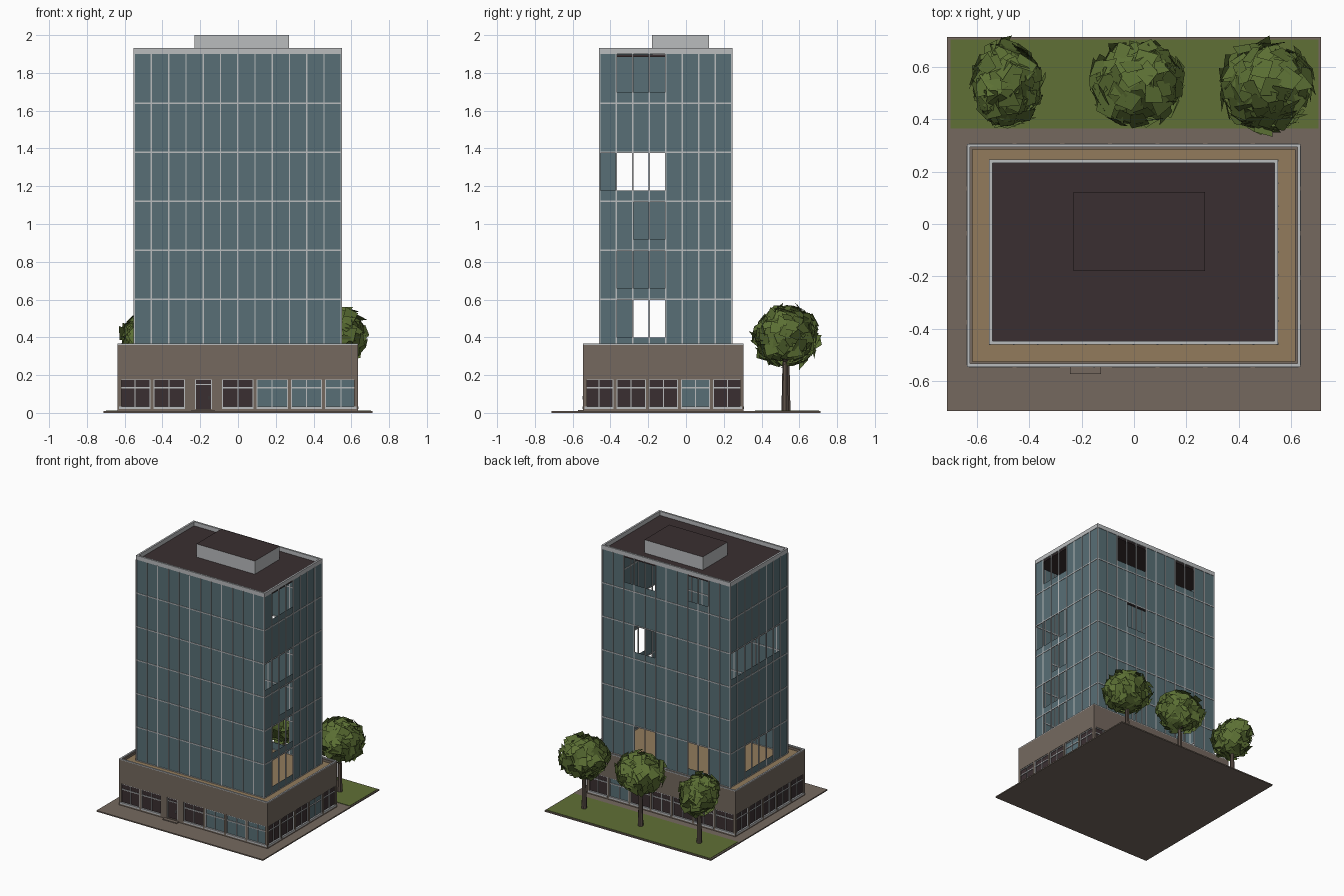
import bpy, bmesh, math, random
from mathutils import Matrix, Vector

random.seed(4)
cube = bpy.data.objects.get("Cube")
if cube:
    bpy.data.objects.remove(cube, do_unlink=True)


def material(name, rgb):
    lin = [((c / 255 + 0.055) / 1.055) ** 2.4 for c in rgb] + [1]
    m = bpy.data.materials.new(name)
    m.use_nodes = True
    m.diffuse_color = lin
    bsdf = next(n for n in m.node_tree.nodes if n.type == 'BSDF_PRINCIPLED')
    bsdf.inputs["Base Color"].default_value = lin
    return m


STONE = material("brown stone", (117, 105, 95))
GLASS = material("blue grey glass", (88, 111, 118))
METAL = material("light grey metal", (186, 188, 190))
DARK = material("dark brown", (58, 47, 49))
TAN = material("tan roofing", (146, 123, 92))
GRASS = material("grass green", (96, 112, 54))
LEAF = material("leaf green", (92, 112, 52))
BARK = material("bark", (92, 80, 72))


def finish(name, bm, *mats):
    mesh = bpy.data.meshes.new(name)
    bm.to_mesh(mesh)
    bm.free()
    for m in mats:
        mesh.materials.append(m)
    ob = bpy.data.objects.new(name, mesh)
    bpy.context.collection.objects.link(ob)
    return ob


def add_box(bm, a, b):
    a, b = Vector(a), Vector(b)
    size = [abs(v) for v in b - a]
    bmesh.ops.create_cube(bm, size=1, matrix=Matrix.Translation((a + b) / 2) @ Matrix.Diagonal((*size, 1)))


def box(name, a, b, mat):
    bm = bmesh.new()
    add_box(bm, a, b)
    return finish(name, bm, mat)


# Rectangles are (x0, x1, y0, y1); a side point is (position along, offset outward, height)
PODIUM = (-0.637, 0.635, -0.545, 0.305)
TOWER = (-0.55, 0.547, -0.457, 0.243)
OUT = {"front": (0, -1, 0), "back": (0, 1, 0), "east": (1, 0, 0), "west": (-1, 0, 0)}


def span(rect, side):
    return rect[:2] if side in ("front", "back") else rect[2:]


def point(rect, side, u, d, z):
    x0, x1, y0, y1 = rect
    return {"front": (u, y0 - d, z), "back": (u, y1 + d, z),
            "east": (x1 + d, u, z), "west": (x0 - d, u, z)}[side]


def side_box(bm, rect, side, u0, u1, d0, d1, z0, z1):
    add_box(bm, point(rect, side, u0, d0, z0), point(rect, side, u1, d1, z1))


def ring(name, rect, thick, z0, z1, mat):
    bm = bmesh.new()
    for side in OUT:
        u0, u1 = span(rect, side)
        trim = 0 if side in ("front", "back") else thick
        side_box(bm, rect, side, u0 + trim, u1 - trim, -thick, 0, z0, z1)
    finish(name, bm, mat)


# Site
G = 0.009
box("pavement", (-0.713, -0.713, 0), (0.713, 0.713, G), STONE)
box("lawn", (-0.7, 0.365, G - 0.004), (0.703, 0.703, G + 0.003), GRASS)
box("door_step", (-0.245, -0.572, G), (-0.125, -0.54, 0.015), STONE)

# Podium with recessed shop windows
W0, W1 = 0.02, 0.178
walls, frames, clear, dim = (bmesh.new() for _ in range(4))
BLUE = {("front", 4), ("front", 5), ("front", 6), ("east", 3), ("back", 5)}
for side in OUT:
    u0, u1 = span(PODIUM, side)
    count = 7 if side in ("front", "back") else 5
    pitch = (u1 - u0) / count

    def wall(a, b, z0, z1):
        side_box(walls, PODIUM, side, a, b, -0.02, 0, z0, z1)

    def bar(a, b, z0, z1, d=-0.004):
        side_box(frames, PODIUM, side, a, b, -0.012, d, z0, z1)

    wall(u0, u1, W1, 0.36)
    wall(u0, u1, G, W0)
    edge = u0
    for i in range(count):
        mid = u0 + (i + 0.5) * pitch
        door = side == "front" and i == 2
        half = 0.044 if door else pitch / 2 - 0.008
        a, b = mid - half, mid + half
        wall(edge, a, W0, W1)
        edge = b
        pane = clear if (side, i) in BLUE else dim
        side_box(pane, PODIUM, side, a, b, -0.016, -0.01, W0, W1)
        t = 0.005
        bar(a, a + t, W0, W1)
        bar(b - t, b, W0, W1)
        bar(a, b, W1 - t, W1)
        if door:
            bar(a, b, 0.148, 0.153)
            bar(b - 0.018, b - 0.012, 0.072, 0.09, 0.004)
        else:
            bar(a, b, W0, 0.033, 0.002)
            bar(a, b, 0.13, 0.137)
            bar(mid - 0.0025, mid + 0.0025, W0, W1)
    wall(edge, u1, W0, W1)
finish("podium_walls", walls, STONE)
finish("shop_window_frames", frames, METAL)
finish("shop_glass", clear, GLASS)
finish("dark_shop_glass", dim, DARK)
box("podium_roof", (-0.62, -0.53, 0.325), (0.618, 0.29, 0.342), TAN)
ring("podium_cap", PODIUM, 0.012, 0.36, 0.367, METAL)

# Tower curtain wall: (side, storey) -> bays left open
FLOORS, BASE, STEP = 6, 0.343, 0.2595
OPEN = {("east", 0): (1, 2, 3), ("east", 1): (1, 2, 3), ("east", 2): (2, 3),
        ("east", 3): (0, 1, 2, 3), ("east", 5): (1, 2, 3),
        ("west", 0): (2, 3, 4, 5), ("west", 3): range(1, 8),
        ("back", 0): (2, 3, 7, 8), ("back", 3): (7, 8), ("back", 5): (2, 3, 7, 8, 9)}
TOP = BASE + FLOORS * STEP
glass, mullions = bmesh.new(), bmesh.new()
for side, out in OUT.items():
    u0, u1 = span(TOWER, side)
    count = 12 if side in ("front", "back") else 8
    pitch = (u1 - u0) / count
    for i in range(count + 1):
        u = u0 + i * pitch
        side_box(mullions, TOWER, side, u - 0.0035, u + 0.0035, -0.004, 0.004, BASE, TOP)
    for f in range(FLOORS):
        z = BASE + f * STEP
        side_box(mullions, TOWER, side, u0, u1, -0.003, 0.003, z - 0.004, z + 0.004)
        for i in range(count):
            a, b = u0 + i * pitch, u0 + (i + 1) * pitch
            panels = [(z, z + 0.055)]
            if i not in OPEN.get((side, f), ()):
                panels.append((z + 0.055, z + STEP))
            for lo, hi in panels:
                corners = ((a, lo), (b, lo), (b, hi), (a, hi))
                face = glass.faces.new([glass.verts.new(point(TOWER, side, u, 0, h)) for u, h in corners])
                face.normal_update()
                if face.normal.dot(Vector(out)) < 0:
                    face.normal_flip()
finish("tower_glass", glass, GLASS)
finish("tower_mullions", mullions, METAL)

# Tower roof
X0, X1, Y0, Y1 = TOWER
box("tower_roof", (X0 + 0.004, Y0 + 0.004, 1.885), (X1 - 0.004, Y1 - 0.004, 1.898), DARK)
ring("tower_parapet", (X0 - 0.003, X1 + 0.003, Y0 - 0.003, Y1 + 0.003), 0.014, TOP, 1.932, METAL)
plant = box("roof_plant_room", (-0.23, -0.18, 1.896), (0.27, 0.123, 2.0), METAL)
plant.data.materials.append(DARK)
for p in plant.data.polygons:
    p.material_index = int(p.normal.z > 0.5)


# Trees
def limb(bm, a, b, r0, r1):
    a, b = Vector(a), Vector(b)
    turn = (b - a).to_track_quat('Z', 'Y').to_matrix().to_4x4()
    bmesh.ops.create_cone(bm, cap_ends=True, segments=7, radius1=r0, radius2=r1,
                          depth=(b - a).length, matrix=Matrix.Translation((a + b) / 2) @ turn)


def tree(name, x, y, z, rx, ry, rz):
    bm = bmesh.new()
    fork = (x, y, z - rz * 0.9)
    limb(bm, (x, y, G), fork, 0.02, 0.014)
    for k in range(5):
        t = k * math.tau / 5 + x
        limb(bm, fork, (x + rx * 0.55 * math.cos(t), y + ry * 0.55 * math.sin(t), z), 0.01, 0.004)
    finish(name + "_trunk", bm, BARK)
    # crown: faceted core wrapped in loose tilted leaf cards
    bm = bmesh.new()
    scale = Matrix.Translation((x, y, z)) @ Matrix.Diagonal((rx, ry, rz, 1))
    bmesh.ops.create_icosphere(bm, subdivisions=2, radius=0.84, matrix=scale)
    cards = 130
    for k in range(cards):
        h = 1 - 2 * (k + 0.5) / cards
        t = k * 2.39996
        r = math.sqrt(1 - h * h)
        n = Vector((r * math.cos(t), r * math.sin(t), h))
        centre = scale @ (n * random.uniform(0.84, 0.98))
        tilt = n + Vector([random.uniform(-0.45, 0.45) for _ in range(3)])
        q = tilt.to_track_quat('Z', 'Y')
        spin = random.uniform(0, math.tau)
        verts = []
        for c in range(4):
            s = random.uniform(0.032, 0.062)
            g = spin + c * math.tau / 4
            verts.append(bm.verts.new(centre + q @ Vector((s * math.cos(g), s * math.sin(g), 0))))
        bm.faces.new(verts)
    finish(name + "_crown", bm, LEAF)


tree("west_tree", -0.485, 0.53, 0.385, 0.135, 0.165, 0.14)
tree("middle_tree", 0.015, 0.535, 0.42, 0.185, 0.165, 0.15)
tree("east_tree", 0.505, 0.525, 0.41, 0.18, 0.175, 0.155)
